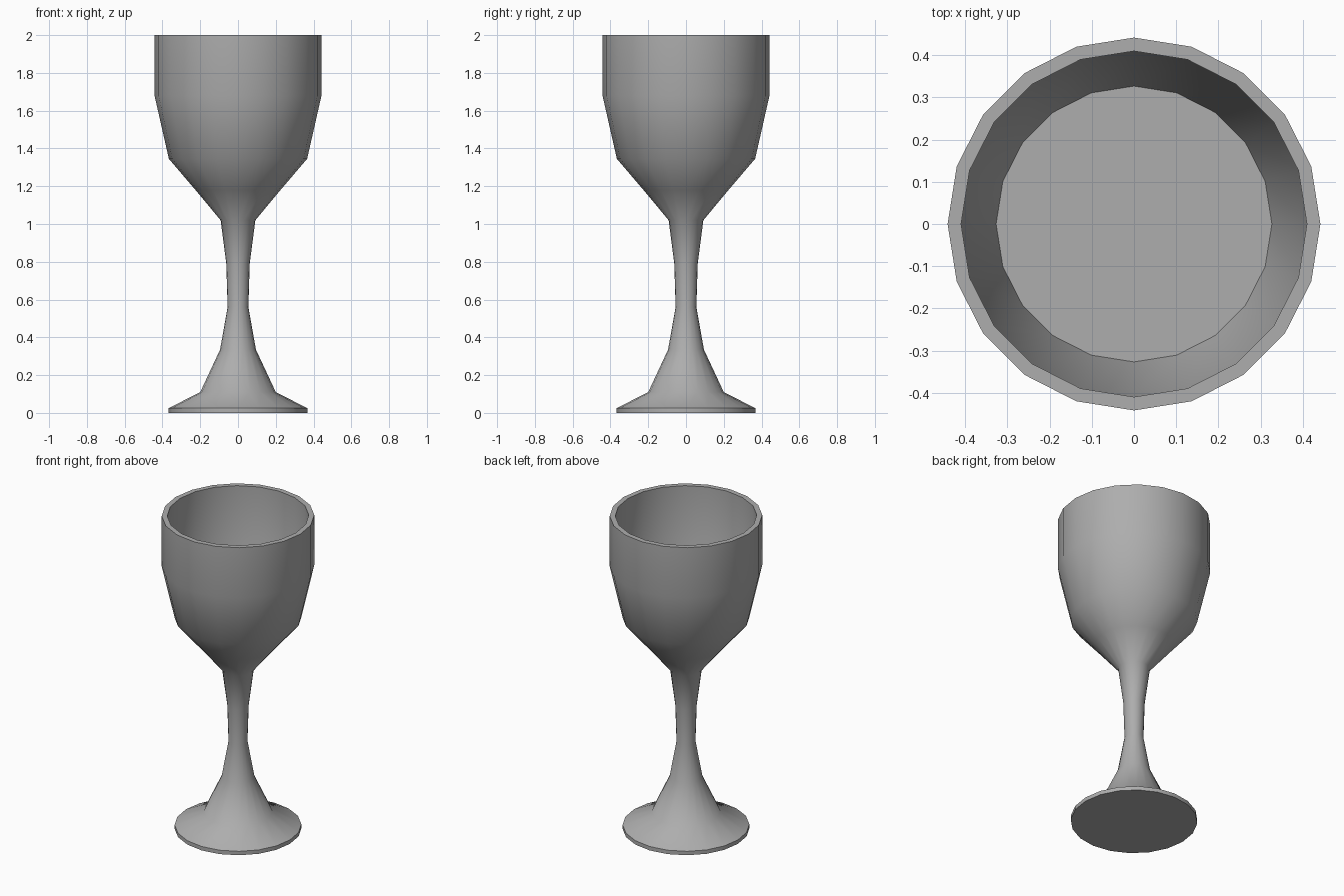
import bpy
import bmesh
from math import cos, sin, tau, radians

cube = bpy.data.objects.get("Cube")
if cube:
    bpy.data.objects.remove(cube, do_unlink=True)

SIDES = 20

# Single flat colour
grey = bpy.data.materials.new("plain grey")
grey.use_nodes = True
colour = (0.42, 0.42, 0.42, 1)
grey.diffuse_color = colour
grey.node_tree.nodes["Principled BSDF"].inputs["Base Color"].default_value = colour


def lathe(name, profile):
    """Revolve a (radius, height) profile about z and cap both ends."""
    bm = bmesh.new()
    rings = [[bm.verts.new((r * cos(tau * i / SIDES), r * sin(tau * i / SIDES), z))
              for i in range(SIDES)] for r, z in profile]
    for low, high in zip(rings, rings[1:]):
        for i in range(SIDES):
            j = (i + 1) % SIDES
            bm.faces.new((low[i], low[j], high[j], high[i]))
    bm.faces.new(rings[0][::-1])
    bm.faces.new(rings[-1])
    mesh = bpy.data.meshes.new(name)
    bm.to_mesh(mesh)
    bm.free()
    mesh.materials.append(grey)
    obj = bpy.data.objects.new(name, mesh)
    bpy.context.collection.objects.link(obj)
    return obj


# Profile runs from the underside up the outside, over the rim and down inside
foot = [(0.367, 0), (0.367, 0.025), (0.2, 0.11), (0.095, 0.335)]
stem = [(0.055, 0.56), (0.062, 0.79), (0.092, 1.02)]
bowl = [(0.225, 1.18), (0.366, 1.345), (0.442, 1.68), (0.442, 2)]
inside = [(0.41, 2), (0.41, 1.68), (0.327, 1.36)]
goblet = lathe("goblet", foot + stem + bowl + inside)

# Smooth sides with crisp rim, foot and floor edges
bpy.ops.object.select_all(action='DESELECT')
goblet.select_set(True)
bpy.context.view_layer.objects.active = goblet
bpy.ops.object.shade_smooth_by_angle(angle=radians(45))
